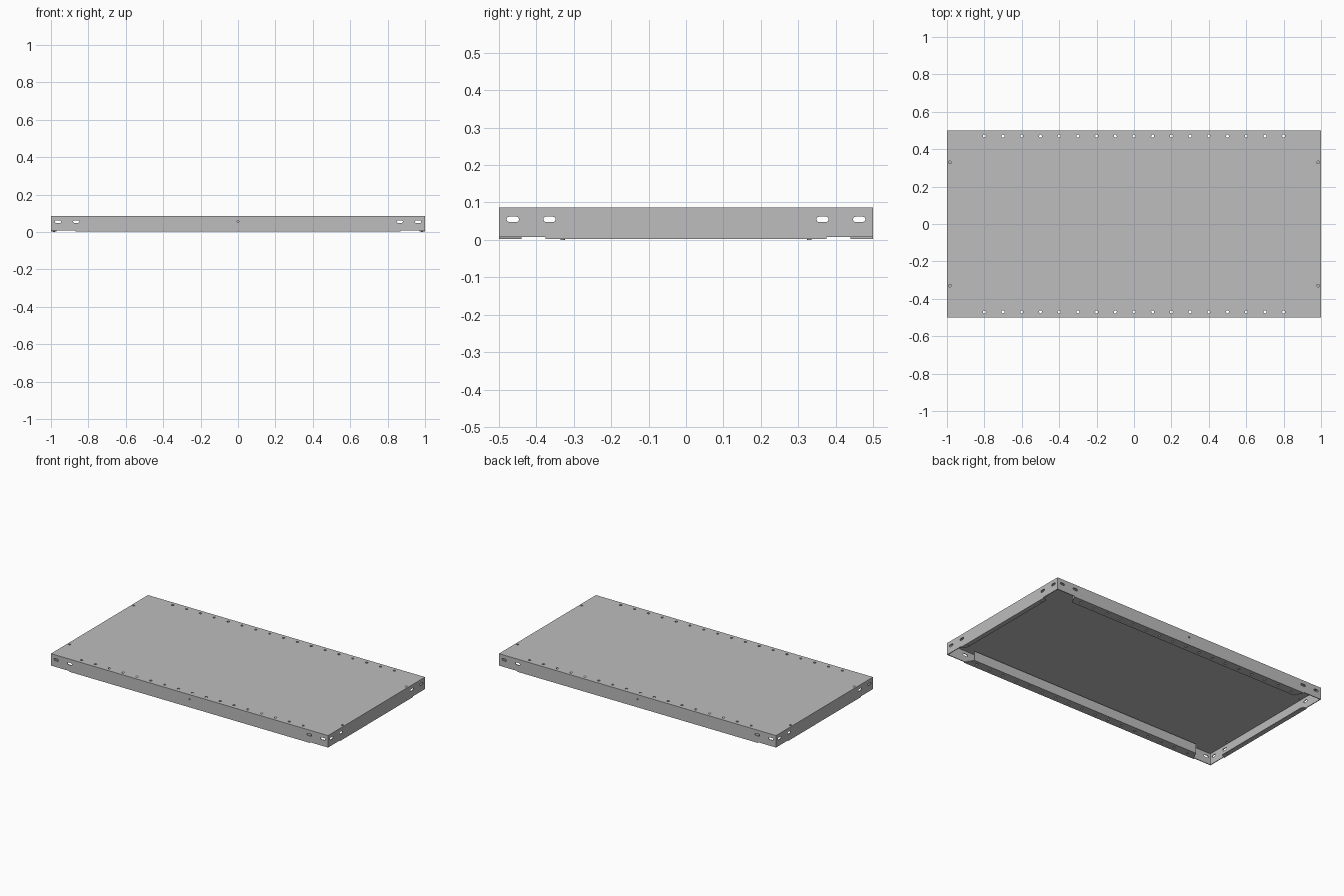
import bpy
from math import pi, cos, sin
from mathutils import Matrix, Vector

cube = bpy.data.objects.get("Cube")
if cube:
    bpy.data.objects.remove(cube, do_unlink=True)

T = 0.005                  # sheet thickness
TOP, BOTTOM = 0.086, 0.008  # height range of the walls

steel = bpy.data.materials.new("grey steel")
steel.use_nodes = True
GREY = (0.51, 0.51, 0.51, 1)
steel.diffuse_color = GREY
steel.node_tree.nodes["Principled BSDF"].inputs["Base Color"].default_value = GREY


def slot(u, v, radius, length=0.0, steps=8):
    """Rounded slot outline; a zero length gives a round hole."""
    half = max(0.0, length / 2 - radius)
    pts = []
    for side in (1, -1):
        for i in range(steps + (1 if half else 0)):
            a = -pi / 2 + pi * i / steps
            pts.append((u + side * (half + radius * cos(a)), v + side * radius * sin(a)))
    return pts


def trapezoid(u_low, u_high, v0, v1):
    return [(-u_low, v0), (u_low, v0), (u_high, v1), (-u_high, v1)]


def frame(origin, u, v):
    """Matrix that lays a flat outline along the axes u and v."""
    u, v = Vector(u), Vector(v)
    m = Matrix((u, v, u.cross(v))).transposed().to_4x4()
    m.translation = origin
    return m


def sheet(name, outline, holes, matrix):
    """Flat pierced plate of thickness T."""
    curve = bpy.data.curves.new(name, 'CURVE')
    curve.dimensions = '2D'
    curve.fill_mode = 'BOTH'
    curve.extrude = T / 2
    for loop in [outline] + holes:
        spline = curve.splines.new('POLY')
        spline.points.add(len(loop) - 1)
        for point, (u, v) in zip(spline.points, loop):
            point.co = (u, v, 0, 1)
        spline.use_cyclic_u = True
    temp = bpy.data.objects.new(name + " outline", curve)
    bpy.context.collection.objects.link(temp)
    bpy.context.view_layer.update()
    graph = bpy.context.evaluated_depsgraph_get()
    mesh = bpy.data.meshes.new_from_object(temp.evaluated_get(graph))
    bpy.data.objects.remove(temp, do_unlink=True)
    mesh.transform(matrix)
    mesh.materials.clear()
    mesh.materials.append(steel)
    for face in mesh.polygons:
        face.use_smooth = False
    obj = bpy.data.objects.new(name, mesh)
    bpy.context.collection.objects.link(obj)
    return obj


def opposite(obj, name):
    """Same part turned to the other side of the shelf."""
    twin = bpy.data.objects.new(name, obj.data)
    twin.rotation_euler.z = pi
    bpy.context.collection.objects.link(twin)


X, Y, Z = (1, 0, 0), (0, 1, 0), (0, 0, 1)
row = [i / 10 for i in range(-8, 9)]
corners = [(sx * 0.984, sy * 0.33) for sx in (-1, 1) for sy in (-1, 1)]

# Top plate with two rows of holes and four corner holes
top_holes = [slot(x, y, 0.008) for x in row for y in (-0.47, 0.47)]
top_holes += [slot(x, y, 0.007) for x, y in corners]
sheet("top_plate", trapezoid(1, 1, -0.5, 0.5), top_holes,
      frame((0, 0, TOP - T / 2), X, Y))


def wall_slots(outer, inner):
    return [slot(s * u, 0.055, 0.007, 0.033) for s in (-1, 1) for u in (outer, inner)]


# Long walls
front = sheet("front_wall", trapezoid(1, 1, BOTTOM, TOP - T),
              wall_slots(0.963, 0.865) + [slot(0, 0.055, 0.005)],
              frame((0, -0.5 + T / 2, 0), X, Z))
opposite(front, "back_wall")

# End walls
right = sheet("right_wall", trapezoid(0.5 - T, 0.5 - T, BOTTOM, TOP - T),
              wall_slots(0.463, 0.365),
              frame((-1 + T / 2, 0, 0), (0, -1, 0), Z))
opposite(right, "left_wall")

# Pierced return flanges under the long walls
flange = sheet("front_flange", trapezoid(0.87, 0.84, -0.5, -0.44),
               [slot(x, -0.47, 0.008) for x in row],
               frame((0, 0, BOTTOM - T / 2), X, Y))
opposite(flange, "back_flange")

# Upturned stiffening lips
lip = sheet("front_lip", trapezoid(0.84, 0.84, BOTTOM, 0.065), [],
            frame((0, -0.44 - T / 2, 0), X, Z))
opposite(lip, "back_lip")

# Narrow return flanges under the end walls
end = sheet("right_flange", trapezoid(0.375, 0.36, 0, 0.03), [],
            frame((-1, 0, BOTTOM - T / 2), (0, -1, 0), X))
opposite(end, "left_flange")

# Small locating studs below the end flanges
for i, (x, y) in enumerate(corners):
    bpy.ops.mesh.primitive_cylinder_add(vertices=16, radius=0.006, depth=BOTTOM - T / 2,
                                        location=(x, y, (BOTTOM - T / 2) / 2))
    stud = bpy.context.object
    stud.name = f"locating_stud_{i + 1}"
    stud.data.materials.append(steel)
